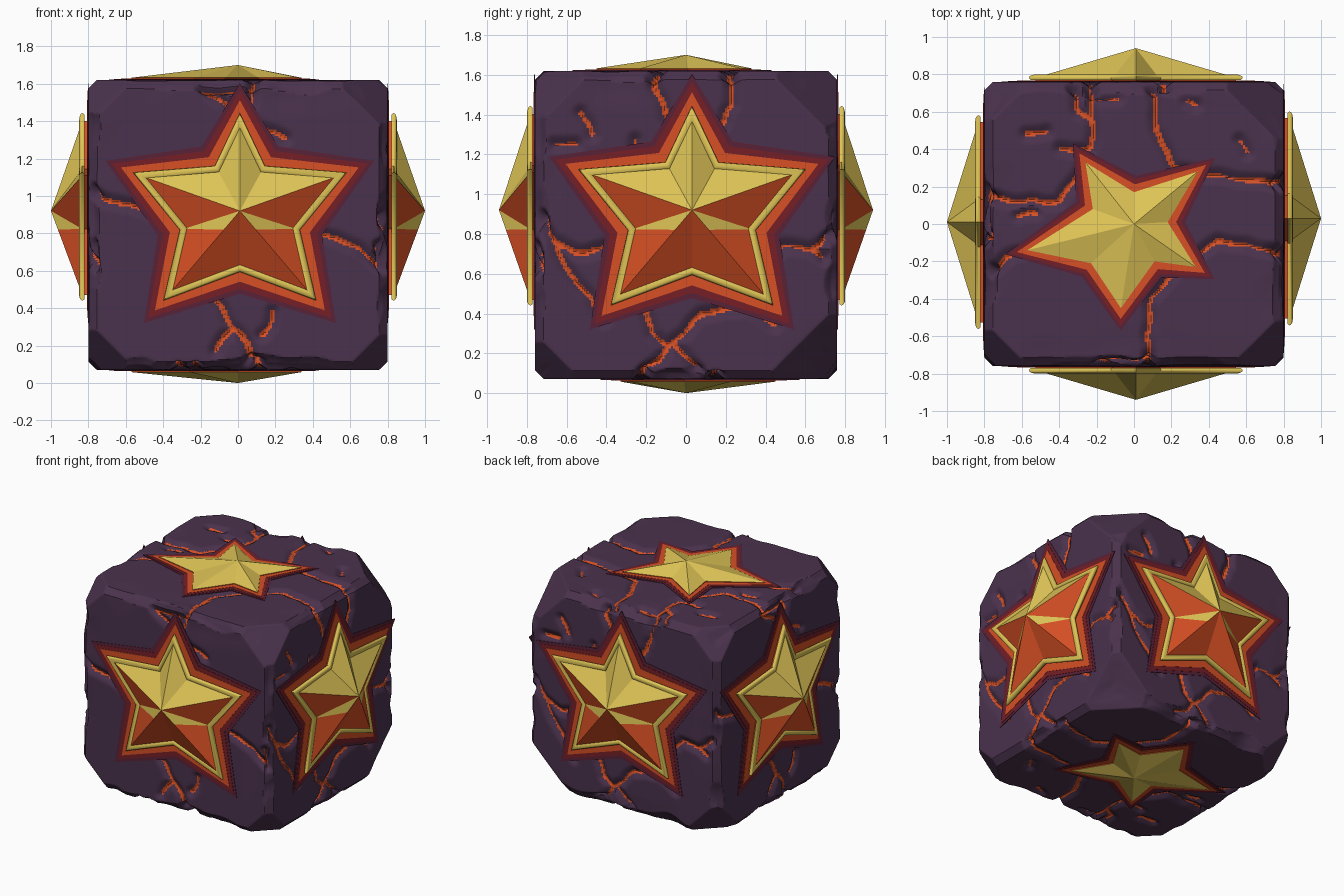
import bpy, bmesh, math, random
from mathutils import Vector, Matrix, noise, kdtree

if "Cube" in bpy.data.objects:
    bpy.data.objects.remove(bpy.data.objects["Cube"])

random.seed(4)


def material(name, rgb):
    m = bpy.data.materials.new(name)
    m.diffuse_color = (*rgb, 1)
    m.use_nodes = True
    m.node_tree.nodes["Principled BSDF"].inputs["Base Color"].default_value = m.diffuse_color
    return m


STONE = material("purple_stone", (0.069, 0.032, 0.074))
ORANGE = material("ember_orange", (0.68, 0.08, 0.018))
GOLD = material("gold", (0.73, 0.55, 0.093))
RED = material("dark_red_glow", (0.18, 0.014, 0.019))
DIM = material("dim_red_glow", (0.10, 0.016, 0.038))

# each side of the cube: origin, right, up and outward axes
X, Y, Z = Vector((1, 0, 0)), Vector((0, 1, 0)), Vector((0, 0, 1))
HALF, MID = Vector((0.8, 0.76, 0.775)), Vector((0, 0, 0.845))
SIDES = {
    "front": (-0.76 * Y, X, Z, -Y),
    "right": (0.8 * X, Y, Z, X),
    "back": (0.76 * Y, -X, Z, Y),
    "left": (-0.8 * X, -Y, Z, -X),
    "top": (1.62 * Z, X, Y, Z),
    "bottom": (0.07 * Z, X, -Y, -Z),
}


def place(side, u, v, w=0.0):
    o, a, b, c = SIDES[side]
    return o + a * u + b * v + c * w


def finish(name, bm, mats, smooth=None):
    me = bpy.data.meshes.new(name)
    bm.to_mesh(me)
    bm.free()
    for m in mats:
        me.materials.append(m)
    ob = bpy.data.objects.new(name, me)
    bpy.context.collection.objects.link(ob)
    if smooth:
        bpy.ops.object.select_all(action='DESELECT')
        ob.select_set(True)
        bpy.context.view_layer.objects.active = ob
        bpy.ops.object.shade_smooth_by_angle(angle=math.radians(smooth))
    return ob


# crack paths drawn on the sides
CRACKS_A = [
    [(.07, 1.63), (.06, 1.5), (.01, 1.38)], [(-.18, 1.58), (-.08, 1.5), (.02, 1.4)],
    [(-.18, 1.58), (.07, 1.59)], [(.08, 1.4), (.25, 1.3)],
    [(-.8, 1.03), (-.6, .95), (-.35, .87)],
    [(.35, .85), (.45, .8), (.62, .73), (.78, .62)], [(.78, .62), (.76, .74)],
    [(-.13, .47), (-.03, .3), (.05, .2), (.07, .07)], [(-.03, .3), (-.12, .18)],
    [(.18, .38), (.17, .31), (.13, .25)],
]
CRACKS_B = [
    [(-.16, 1.63), (-.14, 1.5), (-.1, 1.38)], [(.22, 1.62), (.24, 1.45), (.2, 1.36), (.1, 1.27)],
    [(-.25, 1.27), (-.24, 1.13)], [(-.52, 1.42), (-.47, 1.3)], [(-.66, 1.25), (-.55, 1.25)],
    [(-.76, .88), (-.68, .77), (-.5, .7), (-.3, .78)],
    [(-.68, .77), (-.6, .63), (-.5, .5), (-.42, .36)],
    [(.38, .62), (.5, .74), (.62, .72), (.7, .68)], [(.62, .72), (.76, .8)],
    [(-.22, .45), (-.18, .3), (-.08, .24), (.08, .4), (.3, .44), (.45, .35)],
    [(-.08, .24), (-.2, .1)], [(-.06, .24), (.05, .12)],
]
CRACKS_C = [
    [(-.8, .14), (-.6, .11), (-.4, .12), (-.27, .3)],
    [(-.31, .76), (-.29, .6), (-.23, .55), (-.24, .4), (-.4, .4)], [(-.23, .76), (-.23, .55)],
    [(-.23, .67), (-.1, .68)], [(.11, .76), (.12, .5), (.2, .32), (.4, .25), (.8, .22)],
    [(-.8, -.25), (-.6, -.14), (-.5, -.1)], [(.3, -.2), (.45, -.08), (.8, -.14)],
    [(.07, -.76), (.08, -.5), (.1, -.38), (.2, -.28)], [(.57, .45), (.6, .38)],
    [(.28, .65), (.33, .63)], [(-.58, .48), (-.48, .5)], [(-.62, .05), (-.52, .05)],
]
PATHS = dict(front=CRACKS_A, left=CRACKS_A, right=CRACKS_B, back=CRACKS_B, top=CRACKS_C, bottom=CRACKS_C)

samples = []
for side, paths in PATHS.items():
    for path in paths:
        for (u0, v0), (u1, v1) in zip(path, path[1:]):
            n = max(2, int(math.hypot(u1 - u0, v1 - v0) / 0.006))
            for i in range(n + 1):
                u, v = u0 + (u1 - u0) * i / n, v0 + (v1 - v0) * i / n
                p = Vector((u * 9, v * 9, 0.5))
                samples.append(place(side, u + 0.02 * noise.noise(p), v + 0.02 * noise.noise(p + 7 * X)))
tree = kdtree.KDTree(len(samples))
for i, p in enumerate(samples):
    tree.insert(p, i)
tree.balance()


def ramp(x, lo, hi):
    t = min(1, max(0, (x - lo) / (hi - lo)))
    return t * t * (3 - 2 * t)


# cracked stone cube: fine grid with cut corners, worn edges and grooves
N = 140
bm = bmesh.new()
for o, a, b, c in SIDES.values():
    frame = Matrix((a, b, c)).transposed().to_4x4()
    frame.translation = c
    bmesh.ops.create_grid(bm, x_segments=N, y_segments=N, size=1, matrix=frame)
bmesh.ops.remove_doubles(bm, verts=bm.verts[:], dist=0.001)
bm.verts.index_update()
corner = {(i, j, k): random.uniform(0.22, 0.38) for i in (-1, 1) for j in (-1, 1) for k in (-1, 1)}
gap = []
for vert in bm.verts:
    q = vert.co.copy()
    sg = [1 if t >= 0 else -1 for t in q]
    p = Vector(abs(q[i]) * HALF[i] for i in range(3))
    world = MID + Vector(p[i] * sg[i] for i in range(3))
    d = tree.find(world)[2]
    gap.append(d)
    # cut corner
    e = sum(p) - (sum(HALF) - corner[tuple(sg)])
    if e > 0:
        p -= Vector((e, e, e)) / 3
    # worn edges
    wear = 0.045 + 0.07 * max(0, noise.noise(world * 4))
    for i, j in ((0, 1), (1, 2), (0, 2)):
        e = p[i] + p[j] - (HALF[i] + HALF[j] - wear)
        if e > 0:
            p[i] -= e / 2
            p[j] -= e / 2
    # grooves along cracks, deeper where they cross an edge
    edge = sorted(abs(t) for t in q)[1]
    nrm = Vector(max(0, abs(t) - 0.85) for t in q).normalized()
    depth = (0.03 + 0.045 * ramp(edge, 0.85, 1)) * max(0, 1 - d / 0.055) ** 1.4
    depth += 0.02 * ramp(edge, 0.7, 0.95) * max(0, noise.noise(world * 3 + 5 * X))
    p -= nrm * depth
    vert.co = MID + Vector(p[i] * sg[i] for i in range(3))
for f in bm.faces:
    d = sum(gap[v.index] for v in f.verts) / 4
    width = 0.0125 + 0.009 * noise.noise(f.verts[0].co * 6)
    f.material_index = 1 if d < width else 0
finish("cracked_stone_cube", bm, [STONE, ORANGE], 35)

# star outlines, clockwise: tall star for the walls, low one for top and bottom
half = [(0, .51), (.13, .235), (.56, .2), (.315, -.1), (.40, -.47), (0, -.32)]
WALL_STAR = half + [(-x, y) for x, y in half[4:0:-1]]
FLAT_STAR = [(-.26, .33), (0, .17), (.34, .28), (.18, .01), (.33, -.23),
             (.11, -.2), (-.07, -.45), (-.23, -.21), (-.57, -.14), (-.22, .08)]


def offset(poly, d, limit=9):
    out, pts = [], [Vector(p) for p in poly]
    for i, p in enumerate(pts):
        a = (p - pts[i - 1]).normalized()
        b = (pts[(i + 1) % len(pts)] - p).normalized()
        n1, n2 = Vector((-a.y, a.x)), Vector((-b.y, b.x))
        move = (n1 + n2) / (1 + n1.dot(n2)) * d
        if move.length > limit * abs(d):
            move = move.normalized() * limit * abs(d)
        out.append(p + move)
    return out


def ring(bm, side, centre, poly, w):
    return [bm.verts.new(place(side, centre[0] + p[0], centre[1] + p[1], w)) for p in poly]


def loft(bm, rings, mat=0):
    for lo, hi in zip(rings, rings[1:]):
        for i in range(len(lo)):
            j = (i + 1) % len(lo)
            bm.faces.new((lo[j], lo[i], hi[i], hi[j])).material_index = mat


def star(side, centre, poly, base, apex, rim):
    # glowing bands on the stone
    bands = (("outer_glow", DIM, .115, .003), ("middle_glow", RED, .09, .005), ("inner_glow", ORANGE, .055, .007))
    for name, mat, d, h in bands:
        bm = bmesh.new()
        d = d if rim else d * 0.7
        shape = offset(poly, d, 1.5)
        rings = [ring(bm, side, centre, shape, w) for w in (-0.002, h)]
        loft(bm, rings)
        bm.faces.new(rings[1][::-1])
        finish(f"{side}_{name}", bm, [mat])

    # faceted star, lower facets orange on the walls
    bm = bmesh.new()
    shape = offset(poly, -0.012 if rim else 0)
    low, top = ring(bm, side, centre, shape, 0), ring(bm, side, centre, shape, base)
    loft(bm, [low, top], 1)
    tip = bm.verts.new(place(side, *centre, apex))
    for i in range(10):
        a, b = top[i], top[(i + 1) % 10]
        if rim and i in (3, 6):
            # gold sliver beside the valley
            foot, valley = (b, a) if i == 3 else (a, b)
            s = bm.verts.new(tip.co.lerp(foot.co, 0.22))
            tris = ((s, a, tip), (b, a, s)) if i == 3 else ((b, s, tip), (b, a, s))
            bm.faces.new(tris[0]).material_index = 0
            bm.faces.new(tris[1]).material_index = 1
        else:
            bm.faces.new((b, a, tip)).material_index = 1 if rim and 2 <= i <= 7 else 0
    finish(f"{side}_star", bm, [GOLD, ORANGE])

    # rounded gold rim
    if rim:
        bm = bmesh.new()
        rings = []
        for k in range(9):
            a = math.radians(-40 + 260 * k / 8)
            rings.append(ring(bm, side, centre, offset(poly, -0.014 + 0.02 * math.cos(a)),
                              base + 0.018 * math.sin(a)))
        loft(bm, rings)
        finish(f"{side}_star_rim", bm, [GOLD], 50)


star("front", (0.01, 0.92), WALL_STAR, 0.022, 0.18, True)
star("back", (-0.01, 0.92), WALL_STAR, 0.022, 0.18, True)
star("right", (0.03, 0.92), WALL_STAR, 0.032, 0.20, True)
star("left", (-0.01, 0.92), WALL_STAR, 0.032, 0.20, True)
star("top", (0, 0), FLAT_STAR, 0.012, 0.08, False)
star("bottom", (0, 0), FLAT_STAR, 0.012, 0.07, False)
